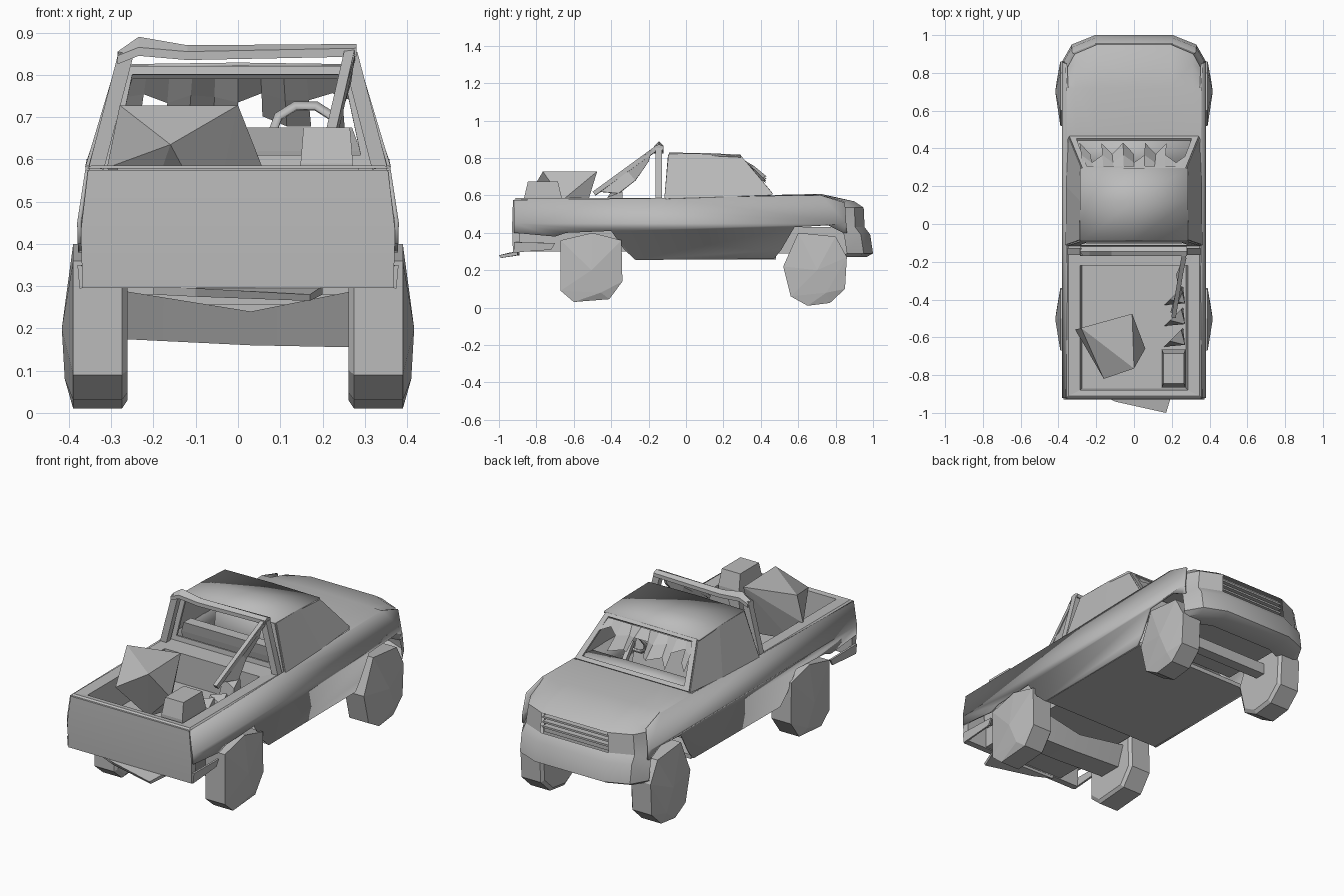
import bpy, bmesh, math
from mathutils import Vector

if "Cube" in bpy.data.objects:
    bpy.data.objects.remove(bpy.data.objects["Cube"])

grey = bpy.data.materials.new("body_grey")
grey.diffuse_color = (0.5, 0.5, 0.5, 1)
grey.use_nodes = True
grey.node_tree.nodes["Principled BSDF"].inputs["Base Color"].default_value = grey.diffuse_color


def finish(name, bm, smooth=True, mirror=False, thick=0):
    bmesh.ops.recalc_face_normals(bm, faces=bm.faces)
    me = bpy.data.meshes.new(name)
    bm.to_mesh(me)
    bm.free()
    me.materials.append(grey)
    ob = bpy.data.objects.new(name, me)
    bpy.context.collection.objects.link(ob)
    if mirror:
        m = ob.modifiers.new("mirror", 'MIRROR')
        m.merge_threshold = 0.001
    if thick:
        s = ob.modifiers.new("thickness", 'SOLIDIFY')
        s.thickness, s.offset = thick, 0
    if smooth:
        bpy.ops.object.select_all(action='DESELECT')
        ob.select_set(True)
        bpy.context.view_layer.objects.active = ob
        bpy.ops.object.shade_smooth_by_angle(angle=math.radians(30))
    return ob


def loft(name, rows, closed=False, caps=(False, False), skip=(), **kw):
    """Skin a list of point rows; closed rows become rings."""
    bm = bmesh.new()
    vs = [[bm.verts.new(p) for p in r] for r in rows]
    n = len(rows[0])
    for i in range(len(rows) - 1):
        for j in range(n if closed else n - 1):
            if (i, j) not in skip:
                k = (j + 1) % n
                bm.faces.new((vs[i][j], vs[i][k], vs[i + 1][k], vs[i + 1][j]))
    for cap, row in zip(caps, (vs[0], vs[-1])):
        if cap:
            bm.faces.new(row)
    return finish(name, bm, **kw)


def hull(name, pts, **kw):
    """Faceted lump around a few points."""
    bm = bmesh.new()
    bmesh.ops.convex_hull(bm, input=[bm.verts.new(p) for p in pts])
    return finish(name, bm, smooth=False, **kw)


def rect(x, y0, y1, z):
    return [(-x, y0, z), (x, y0, z), (x, y1, z), (-x, y1, z)]


def box(name, x0, x1, y0, y1, z0, z1, **kw):
    rows = [[(x0, y0, z), (x1, y0, z), (x1, y1, z), (x0, y1, z)] for z in (z0, z1)]
    return loft(name, rows, True, (True, True), smooth=False, **kw)


def bar(name, a, b, r, **kw):
    a, b = Vector(a), Vector(b)
    q = (b - a).to_track_quat('Z', 'Y')
    sect = [q @ Vector((r * sx, r * sy, 0)) for sx, sy in ((-1, -1), (1, -1), (1, 1), (-1, 1))]
    return loft(name, [[p + s for s in sect] for p in (a, b)], True, (True, True), smooth=False, **kw)


def frame(name, outer, inner, **kw):
    return loft(name, [outer, inner], True, smooth=False, thick=0.012, **kw)


# Side panels with wheel arches
outline = [(-.92, .40), (-.92, .575), (-.1, .585), (.45, .597), (.72, .60), (.85, .56),
           (.86, .40), (.84, .40), (.76, .44), (.58, .43), (.51, .31), (.47, .26),
           (-.27, .255), (-.33, .31), (-.40, .41), (-.64, .40), (-.70, .38)]
bm = bmesh.new()
bm.faces.new([bm.verts.new((0, y, z)) for y, z in outline])
bmesh.ops.bisect_plane(bm, geom=bm.verts[:] + bm.edges[:] + bm.faces[:],
                       plane_co=(0, 0, .45), plane_no=(0, 0, 1))
for v in bm.verts:
    z = v.co.z
    v.co.x = .37 + .03 * (z - .26) if z < .451 else .3757 - .02 * (z - .45) / .13
finish("side_panel", bm, mirror=True, thick=.01)

# Lower rear corner strip below the side slot
loft("rear_corner", [[(.37, -.92, .295), (.37, -.72, .31)], [(.375, -.92, .35), (.372, -.70, .345)]],
     smooth=False, mirror=True, thick=.01)

# Hood, nose and front bumper in one wrapped skin
xs = (0, .2, .32, .37)
wrap = (0, 0, -.05, -.14)
rows = [[(x * .96, .45, .602 - .01 * x) for x in xs],
        [(x * .97, .72, .608 - .02 * x) for x in xs]]
for y, z, s in ((.90, .568, .96), (.95, .535, .98), (.955, .43, 1.02), (.985, .39, 1.03),
                (1.0, .29, 1.03), (.965, .27, 1.0), (.86, .27, .95)):
    rows.append([(x * s, y + w, z) for x, w in zip(xs, wrap)])
loft("hood_and_bumper", rows, skip=[(3, 0)], mirror=True)

# Recessed grille with slats
box("grille_back", -.22, .22, .88, .90, .41, .55)
for i in range(3):
    z = .452 + .026 * i
    box("grille_slat", -.2, .2, .90, .94, z, z + .01)

# Truck bed tub: rim, inner walls and floor
loft("bed_tub", [rect(.357, -.92, -.10, .578), rect(.348, -.91, -.11, .585),
                 rect(.285, -.88, -.22, .582), rect(.275, -.87, -.22, .42)],
     True, (False, True), smooth=False)
loft("tailgate", [rect(.368, -.925, -.89, .295), rect(.372, -.93, -.89, .43),
                  rect(.355, -.925, -.89, .575)], True, (True, True))

# Cab sides, roof and open window frames
loft("cab_side", [[(.357, -.11, .58), (.355, .20, .59), (.342, .46, .60)],
                  [(.285, -.085, .82), (.28, .12, .817), (.272, .29, .808)]],
     mirror=True, smooth=False, thick=.01)
loft("roof", [[(-.285, y, z), (0, y, z + .004), (.285, y, z)]
              for y, z in ((-.09, .82), (.12, .817), (.295, .808))], thick=.01)
frame("windshield_frame",
      [(-.342, .46, .605), (.342, .46, .605), (.272, .29, .808), (-.272, .29, .808)],
      [(-.305, .447, .622), (.305, .447, .622), (.25, .302, .794), (-.25, .302, .794)])
frame("rear_window_frame",
      [(-.355, -.11, .58), (.355, -.11, .58), (.285, -.088, .82), (-.285, -.088, .82)],
      [(-.29, -.107, .61), (.29, -.107, .61), (.25, -.092, .80), (-.25, -.092, .80)])
box("cab_back_wall", -.36, .36, -.115, -.10, .27, .585)

# Broken windscreen remnants hanging from the top of the frame
cols = 10
shards = [[], [], []]
for i in range(cols + 1):
    x = -.27 + .54 * i / cols
    for row, (y, z, w) in zip(shards, ((.305, .792, 0), (.345, .745, .02), (.40, .685, .03))):
        row.append((x * (1 + .6 * (.8 - z)), y + w * (-1) ** i, z + w * .6 * math.sin(i * 2.3)))
loft("broken_windscreen", shards, skip=[(1, 1), (1, 5), (1, 8), (1, 9)], smooth=False)

# Cab interior
loft("dashboard", [[(-.33, y, z), (.33, y, z)] for y, z in
                   ((.45, .61), (.33, .60), (.28, .57), (.27, .45), (.38, .30))], thick=.01)
box("bench_base", -.30, .30, -.04, .18, .28, .43)
loft("bench_back", [[(-w, y, z), (w, y, z), (w, y + .06, z), (-w, y + .06, z)]
                    for w, y, z in ((.30, -.02, .42), (.29, -.07, .62), (.27, -.08, .675))],
     True, (True, True), smooth=False)
ring = []
for i in range(11):
    a = math.tau * i / 10
    c = Vector((.16, .23, .66))
    ring.append([c + Vector((math.cos(a) * r, math.sin(a) * r * .5, math.sin(a) * r * .87))
                 for r in (.07, .09)])
loft("steering_wheel", ring, thick=.01)
bar("steering_column", (.16, .23, .66), (.16, .31, .56), .012)

# Roll bar behind the cab with one rear brace
bar("roll_bar_leg", (.335, -.145, .58), (.265, -.145, .85), .018, mirror=True)
loft("roll_bar_top", [[(x, -.17, z - .025), (x, -.12, z - .025), (x, -.12, z - .005),
                       (x, -.145, z + p), (x, -.17, z - .005)]
                      for x, z, p in ((-.285, .85, .005), (-.235, .87, .02), (-.12, .86, .01), (.28, .868, .005))],
     True, (True, True), smooth=False)
bar("roll_bar_brace", (.265, -.16, .85), (.21, -.49, .61), .012)
loft("brace_plate", [[(.27, -.18, .85), (.26, -.20, .78)], [(.24, -.32, .74), (.23, -.27, .68)],
                     [(.20, -.47, .62), (.25, -.36, .61)]], smooth=False, thick=.015)

# Cargo: faceted crate, can and loose gear
hull("cargo_crate", [(-.31, -.56, .58), (-.28, -.55, .728), (-.01, -.475, .728), (.0, -.765, .728),
                     (.06, -.66, .575), (-.16, -.82, .635), (-.22, -.58, .46), (-.02, -.56, .45),
                     (-.06, -.68, .45)])
loft("fuel_can", [[(.21 + sx * w, -.765 + sy * d, z) for sx, sy in ((-1, -1), (1, -1), (1, 1), (-1, 1))]
                  for w, d, z in ((.065, .10, .42), (.062, .10, .59), (.055, .08, .675))],
     True, (True, True), smooth=False)
for y, h in ((-.60, .59), (-.49, .57), (-.38, .62)):
    hull("loose_gear", [(.16, y - .05, .42), (.27, y - .04, .42), (.26, y + .05, .42),
                        (.19, y - .02, h), (.27, y - .04, h - .03), (.25, y + .04, h)])

# Underside: floor pan, chassis, axles and rear bumper
box("floor_pan", -.365, .365, -.27, .48, .257, .28)
box("rear_chassis", -.25, .25, -.89, -.27, .30, .41)
box("engine_block", -.24, .24, .48, .88, .29, .43)
loft("rear_axle", [[(x, -.57, b), (x, -.44, b), (x, -.40, t), (x, -.62, t)]
                   for x, b, t in ((-.28, .175, .29), (.03, .16, .24), (.28, .155, .29))],
     True, (True, True))
bar("front_axle", (-.28, .70, .24), (.28, .70, .24), .03)
loft("rear_bumper", [[(-.20, -.89, .30), (-.10, -.94, .295), (.17, -1.0, .28), (.20, -.90, .30)],
                     [(-.20, -.89, .28), (-.10, -.93, .275), (.17, -.99, .265), (.20, -.90, .28)]],
     True, (True, True), smooth=False)

# Chunky faceted wheels with pointed hubs
rear = [(-.67, .36), (-.67, .09), (-.60, .03), (-.41, .045), (-.34, .14), (-.345, .36), (-.50, .40)]
front = [(.52, .22), (.56, .06), (.65, .01), (.77, .025), (.85, .10), (.86, .27), (.80, .38), (.60, .40)]
for name, prof in (("rear_wheel", rear), ("front_wheel", front)):
    cy = sum(p[0] for p in prof) / len(prof)
    cz = .20
    hull(name, [(x, cy + (y - cy) * s, cz + (z - cz) * s) for x, s in ((.262, .9), (.275, 1), (.39, 1))
                for y, z in prof] + [(.417, cy, cz), (.41, cy + .05, .08)], mirror=True)
